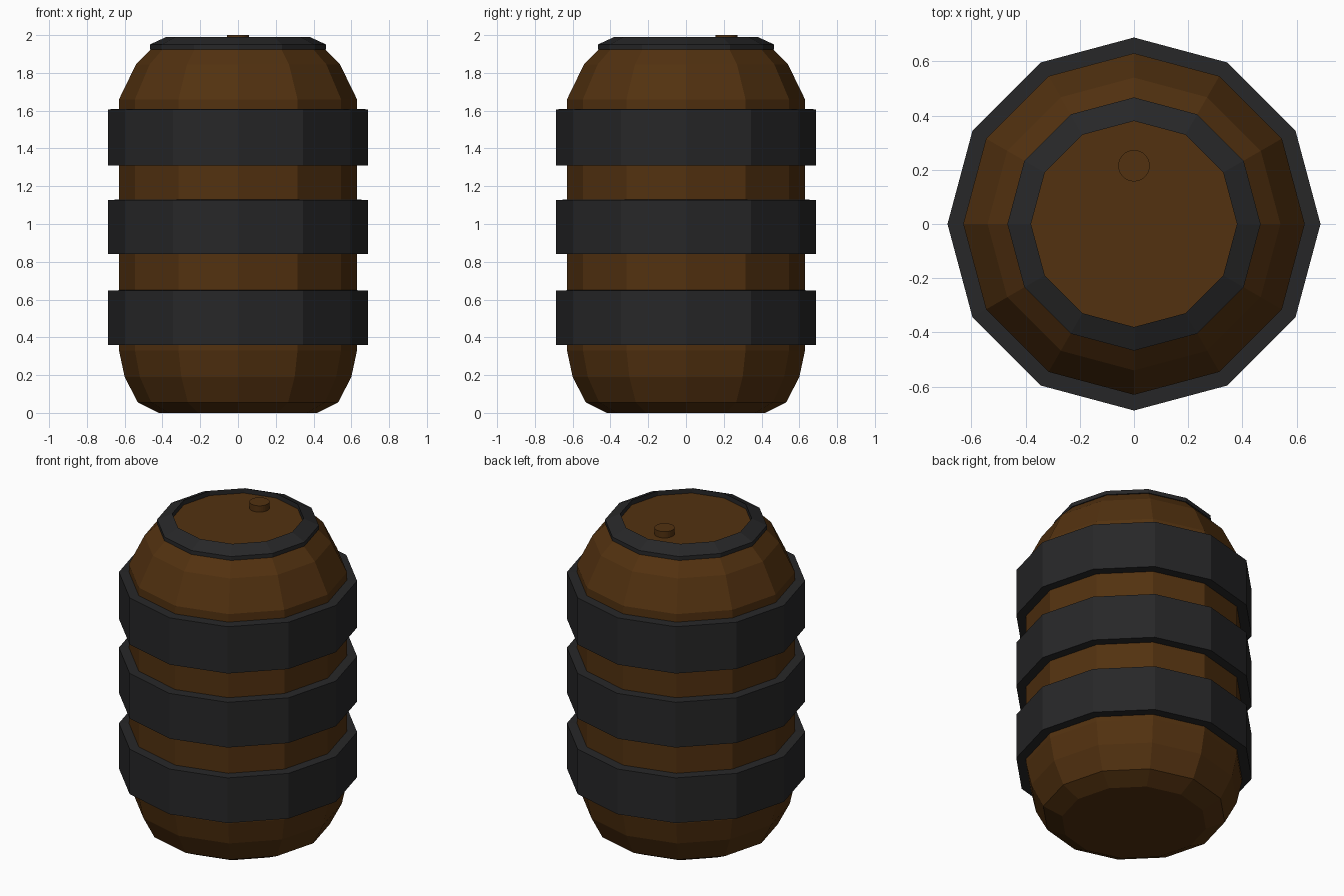
import bpy, bmesh, math

if "Cube" in bpy.data.objects:
    bpy.data.objects.remove(bpy.data.objects["Cube"])

SIDES = 12


def material(name, color):
    m = bpy.data.materials.new(name)
    m.diffuse_color = (*color, 1)
    m.use_nodes = True
    m.node_tree.nodes["Principled BSDF"].inputs["Base Color"].default_value = m.diffuse_color
    return m


wood = material("brown_wood", (0.085, 0.031, 0.005))
iron = material("black_iron", (0.020, 0.020, 0.021))


def lathe(name, profile, mat, sides=SIDES, center=(0, 0), closed=False):
    """Spin an (r, z) profile about z; closed profiles make rings, open ones are capped."""
    bm = bmesh.new()
    rings = []
    for r, z in profile:
        rings.append([bm.verts.new((center[0] + r * math.cos(2 * math.pi * i / sides),
                                    center[1] + r * math.sin(2 * math.pi * i / sides), z))
                      for i in range(sides)])
    pairs = list(zip(rings, rings[1:]))
    if closed:
        pairs.append((rings[-1], rings[0]))
    else:
        bm.faces.new(rings[0][::-1])
        bm.faces.new(rings[-1])
    for a, b in pairs:
        for i in range(sides):
            j = (i + 1) % sides
            bm.faces.new((a[i], a[j], b[j], b[i]))
    bmesh.ops.recalc_face_normals(bm, faces=bm.faces)
    me = bpy.data.meshes.new(name)
    bm.to_mesh(me)
    bm.free()
    me.materials.append(mat)
    ob = bpy.data.objects.new(name, me)
    bpy.context.collection.objects.link(ob)
    return ob


# Wooden body with rounded shoulders, flat lid on top
lathe("barrel_body", [(0.42, 0), (0.53, 0.055), (0.60, 0.19), (0.63, 0.33),
                      (0.63, 1.66), (0.54, 1.845), (0.45, 1.935), (0.39, 1.96)], wood)

# Three iron hoops
for label, z0, z1 in (("lower", 0.36, 0.65), ("middle", 0.84, 1.13), ("upper", 1.31, 1.61)):
    lathe(label + "_hoop", [(0.615, z0), (0.688, z0), (0.688, z1 - 0.003), (0.615, z1)],
          iron, closed=True)

# Sloped iron rim around the lid
lathe("top_rim", [(0.38, 1.925), (0.467, 1.925), (0.467, 1.95), (0.38, 1.99)], iron, closed=True)

# Round bung set into the lid
lathe("bung", [(0.058, 1.94), (0.058, 2.0)], wood, sides=32, center=(0, 0.215))
